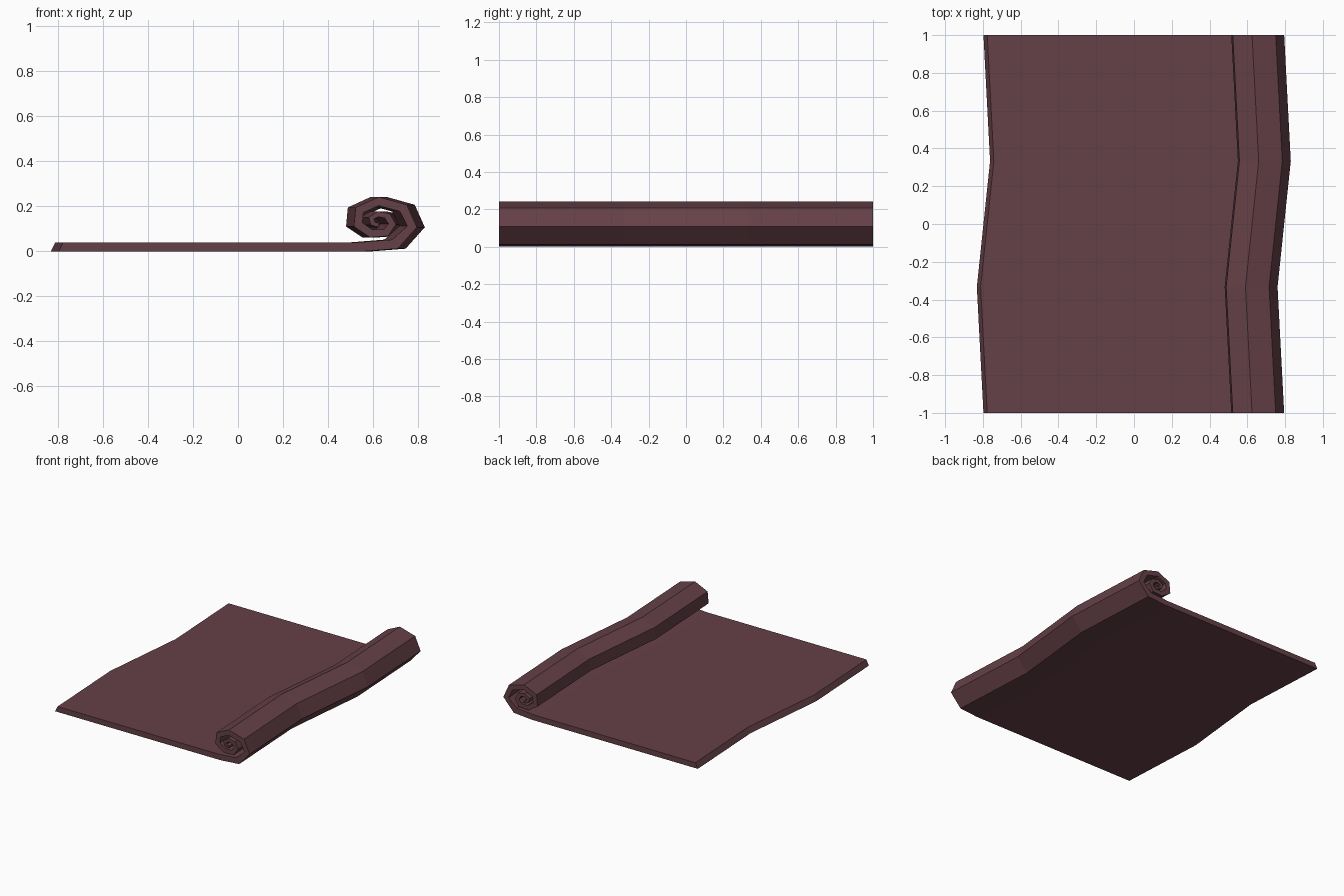
import bpy, bmesh

if "Cube" in bpy.data.objects:
    bpy.data.objects.remove(bpy.data.objects["Cube"])

# Cross-section: outer/underside and inner/upper side of the sheet, paired point by point (x, z)
outer = [(-0.797, 0), (0.56, 0), (0.71, 0.012), (0.795, 0.107), (0.75, 0.207), (0.625, 0.242),
         (0.523, 0.195), (0.515, 0.11), (0.587, 0.062), (0.667, 0.068), (0.702, 0.12),
         (0.675, 0.167), (0.622, 0.178), (0.580, 0.152), (0.590, 0.117), (0.625, 0.107)]
inner = [(-0.777, 0.04), (0.535, 0.04), (0.685, 0.052), (0.752, 0.112), (0.72, 0.177), (0.625, 0.203),
         (0.557, 0.172), (0.553, 0.127), (0.597, 0.096), (0.647, 0.097), (0.668, 0.122),
         (0.652, 0.148), (0.624, 0.153), (0.605, 0.144), (0.608, 0.130), (0.628, 0.124)]

# Rings along the length: (y, sideways wave)
rings = [(-1, 0), (-1/3, -0.035), (1/3, 0.035), (1, 0)]

bm = bmesh.new()
loops = []
for y, dx in rings:
    loops.append([[bm.verts.new((x + dx, y, z)) for x, z in side] for side in (outer, inner)])

# Long surfaces and the two strip ends
n = len(outer)
for (o0, i0), (o1, i1) in zip(loops, loops[1:]):
    a, b = o0 + i0[::-1], o1 + i1[::-1]
    for k in range(2 * n):
        j = (k + 1) % (2 * n)
        bm.faces.new((a[k], a[j], b[j], b[k]))

# Spiral end caps
for o, i in (loops[0], loops[-1]):
    for k in range(n - 1):
        bm.faces.new((o[k], o[k + 1], i[k + 1], i[k]))

bmesh.ops.recalc_face_normals(bm, faces=bm.faces)
mesh = bpy.data.meshes.new("rolled_mat")
bm.to_mesh(mesh)
bm.free()
mat_obj = bpy.data.objects.new("rolled_mat", mesh)
bpy.context.collection.objects.link(mat_obj)

# Dark maroon cloth
cloth = bpy.data.materials.new("maroon_cloth")
cloth.diffuse_color = (0.13, 0.052, 0.063, 1)
cloth.use_nodes = True
cloth.node_tree.nodes["Principled BSDF"].inputs["Base Color"].default_value = cloth.diffuse_color
mesh.materials.append(cloth)
